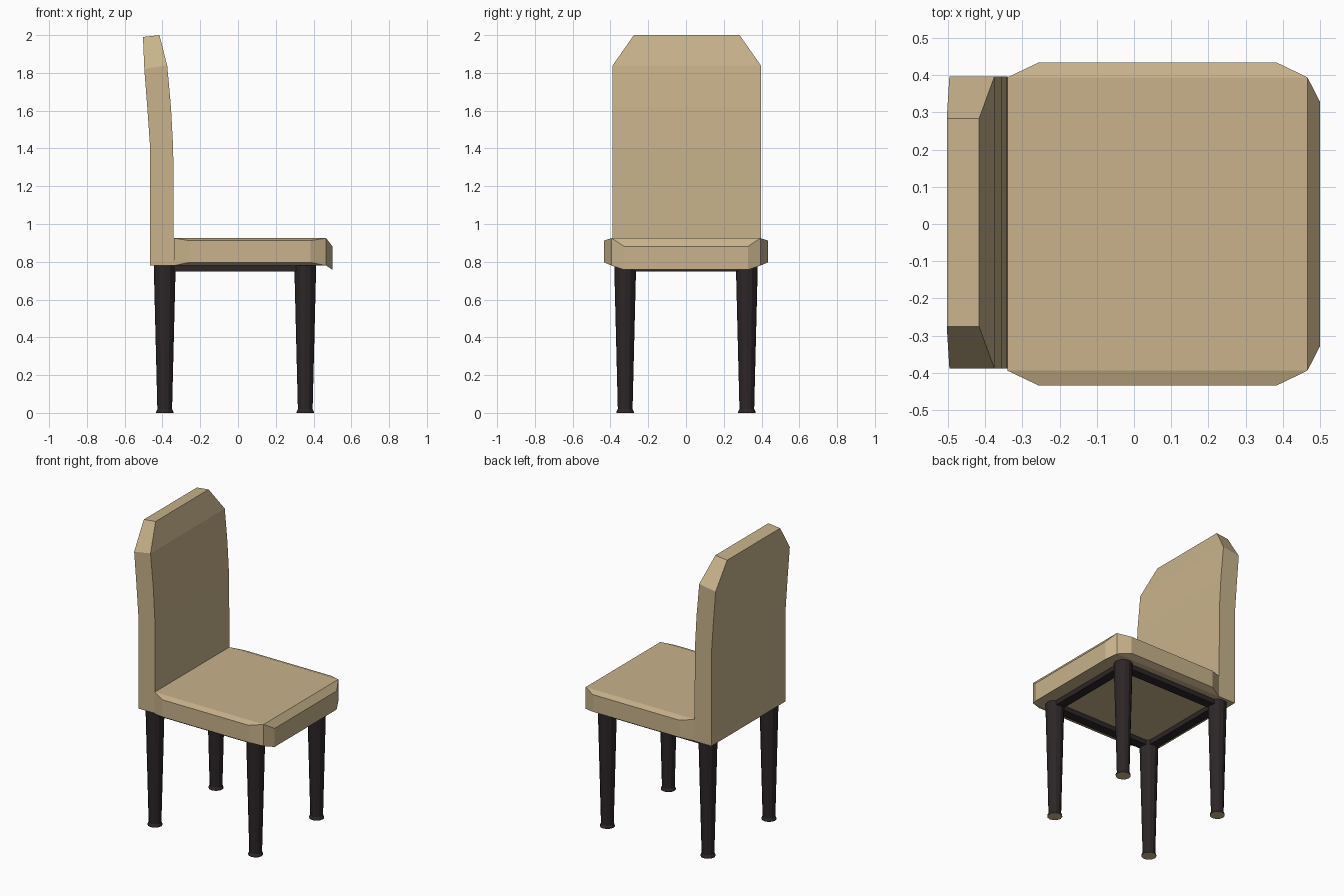
import bpy
import bmesh
import math

cube = bpy.data.objects.get("Cube")
if cube:
    bpy.data.objects.remove(cube, do_unlink=True)


def material(name, color):
    mat = bpy.data.materials.new(name)
    mat.use_nodes = True
    mat.diffuse_color = color
    mat.node_tree.nodes["Principled BSDF"].inputs["Base Color"].default_value = color
    return mat


TAN = material("tan upholstery", (0.58, 0.45, 0.26, 1))
DARK = material("dark wood", (0.026, 0.019, 0.02, 1))


def finish(name, bm, *mats):
    bmesh.ops.recalc_face_normals(bm, faces=bm.faces)
    mesh = bpy.data.meshes.new(name)
    bm.to_mesh(mesh)
    bm.free()
    for mat in mats:
        mesh.materials.append(mat)
    obj = bpy.data.objects.new(name, mesh)
    bpy.context.collection.objects.link(obj)
    return obj


def loft(bm, rings):
    """Skin closed rings of equal length and cap both ends."""
    loops = [[bm.verts.new(p) for p in ring] for ring in rings]
    count = len(loops[0])
    for a, b in zip(loops, loops[1:]):
        for i in range(count):
            j = (i + 1) % count
            bm.faces.new((a[i], a[j], b[j], b[i]))
    return bm.faces.new(loops[0][::-1]), bm.faces.new(loops[-1])


def box(bm, x0, x1, y0, y1, z0, z1):
    loft(bm, [[(x0, y0, z), (x1, y0, z), (x1, y1, z), (x0, y1, z)] for z in (z0, z1)])


# Backrest: stacked sections that lean back and taper at the top
SHIFT = 0.004
sections = [  # rear x, front x, half width, rear z, front z
    (-0.465, -0.34, 0.392, 0.78, 0.78),
    (-0.465, -0.343, 0.392, 1.40, 1.40),
    (-0.479, -0.355, 0.392, 1.60, 1.62),
    (-0.496, -0.375, 0.392, 1.82, 1.84),
    (-0.503, -0.416, 0.28, 1.99, 2.0),
]
bm = bmesh.new()
loft(bm, [[(xr, SHIFT - w, zr), (xf, SHIFT - w, zf), (xf, SHIFT + w, zf), (xr, SHIFT + w, zr)]
          for xr, xf, w, zr, zf in sections])
finish("backrest", bm, TAN)

# Seat cushion: a block whose side and front faces are pushed out and shrunk
X0, X1, W, Z0, Z1 = -0.34, 0.466, 0.394, 0.78, 0.925
bm = bmesh.new()
box(bm, X0, X1, -W, W, Z0, Z1)
bm.normal_update()
panels = [f for f in bm.faces if abs(f.normal.y) > 0.9 or f.normal.x > 0.9]
for face in panels:
    n = face.normal.copy()
    new = bmesh.ops.extrude_discrete_faces(bm, faces=[face])["faces"][0]
    for v in new.verts:
        top = v.co.z > (Z0 + Z1) / 2
        if abs(n.y) > 0.9:
            v.co.x = 0.383 if v.co.x > 0 else -0.256
            v.co.y = math.copysign(0.434, v.co.y)
            v.co.z = 0.912 if top else 0.797
        else:
            v.co.x = 0.5
            v.co.y = math.copysign(0.328, v.co.y)
            v.co.z = 0.882 if top else 0.758
finish("seat_cushion", bm, TAN)

# Rails under the seat, joining the legs
REAR, FRONT, SIDE, HALF = -0.388, 0.356, 0.322, 0.03
bm = bmesh.new()
for y in (-SIDE, SIDE):
    box(bm, REAR, FRONT, y - HALF, y + HALF, 0.748, 0.782)
for x in (REAR, FRONT):
    box(bm, x - HALF, x + HALF, HALF - SIDE, SIDE - HALF, 0.748, 0.782)
finish("seat_rails", bm, DARK)

# Tapered legs with a small flared foot and a tan pad below
for end, x in (("rear", REAR), ("front", FRONT)):
    for side, y in (("right", -SIDE), ("left", SIDE)):
        bm = bmesh.new()
        rings = [[(x + r * math.cos(i * math.tau / 12), y + r * math.sin(i * math.tau / 12), z)
                  for i in range(12)]
                 for r, z in ((0.046, 0), (0.046, 0.006), (0.039, 0.02), (0.058, 0.782))]
        pad, _ = loft(bm, rings)
        pad.material_index = 1
        finish(f"{end}_{side}_leg", bm, DARK, TAN)
